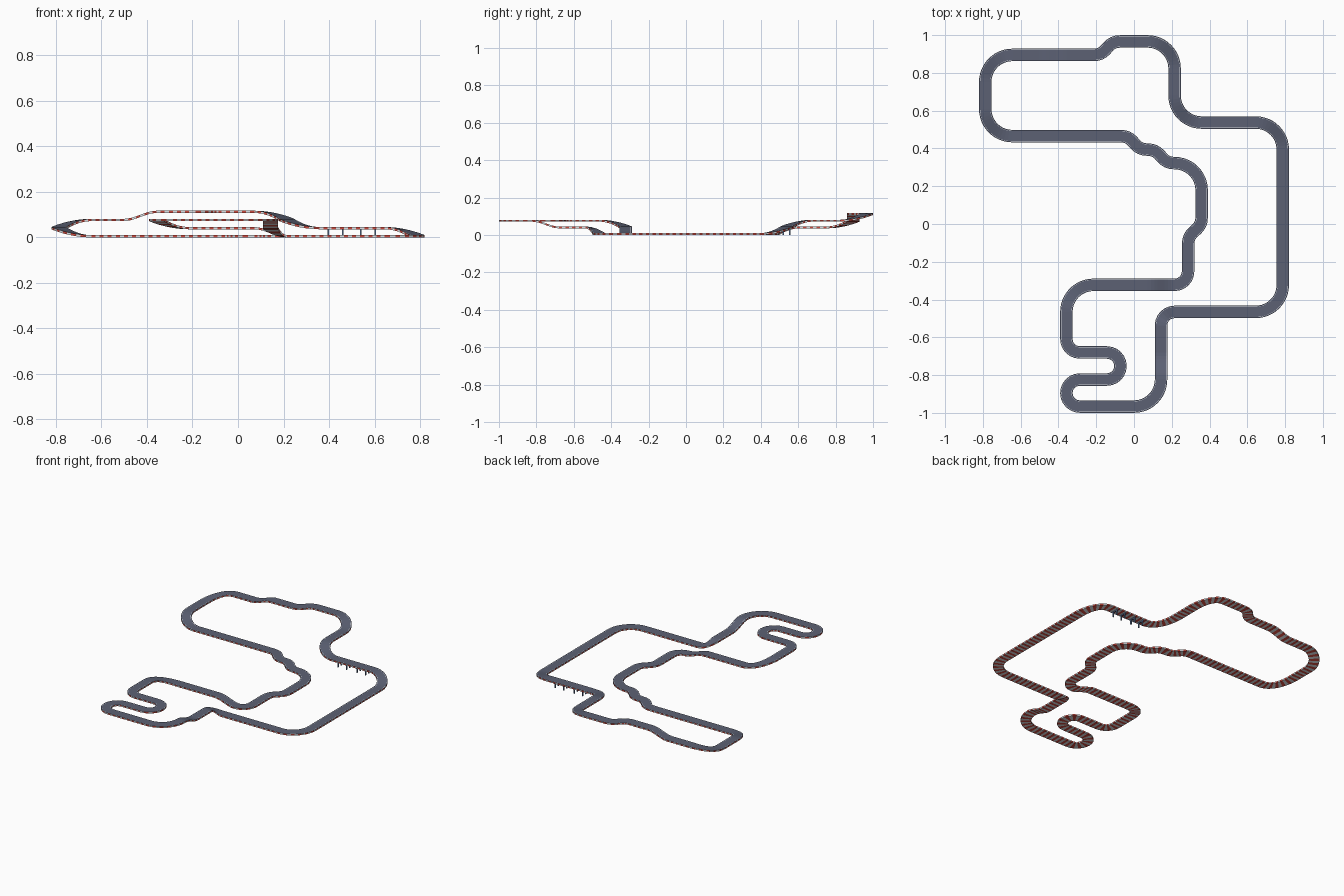
import bpy, bmesh, math
from mathutils import Vector

if "Cube" in bpy.data.objects:
    bpy.data.objects.remove(bpy.data.objects["Cube"])

G = 0.0716                      # track grid unit
H, T = 0.033, 0.010             # half width and slab thickness
STEP = G / 2                    # height of one level


def mat(name, rgb):
    m = bpy.data.materials.new(name)
    m.diffuse_color = (*rgb, 1)
    m.use_nodes = True
    m.node_tree.nodes["Principled BSDF"].inputs["Base Color"].default_value = m.diffuse_color
    return m


ASPHALT, WHITE, RED = range(3)
mats = [mat("asphalt", (0.107, 0.12, 0.175)), mat("white_paint", (0.75, 0.77, 0.8)),
        mat("kerb_red", (0.62, 0.07, 0.05))]
steel = mat("blue_steel", (0.12, 0.2, 0.36))

DIRS = {"E": Vector((1, 0)), "W": Vector((-1, 0)), "N": Vector((0, 1)), "S": Vector((0, -1))}

# Route nodes: column, row, height level, heading
ROUTE = [
    (2, 1, 2, "E"), (4, 1, 2, "E"), (6, 1, 3, "E"), (8, 1, 3, "E"), (10, 0, 3, "E"),
    (12, 0, 3, "E"), (14, 2, 2, "S"), (14, 4, 2, "S"), (16, 6, 1, "E"), (20, 6, 1, "E"),
    (22, 8, 0, "S"), (22, 18, 0, "S"), (20, 20, 0, "W"), (14, 20, 0, "W"), (13, 21, 1, "S"),
    (13, 23, 1, "S"), (13, 25, 2, "S"), (11, 27, 2, "W"), (7, 27, 2, "W"), (6, 26, 2, "N"),
    (7, 25, 2, "E"), (9, 25, 2, "E"), (10, 24, 2, "N"), (9, 23, 2, "W"), (7, 23, 2, "W"),
    (6, 22, 2, "N"), (6, 20, 2, "N"), (8, 18, 1, "E"), (12, 18, 1, "E"), (14, 18, 0, "E"),
    (15, 17, 0, "N"), (15, 15, 0, "N"), (16, 13, 0, "N"), (16, 11, 0, "N"), (14, 9, 0, "W"),
    (12, 8, 0, "W"), (10, 7, 0, "W"), (2, 7, 0, "W"), (0, 5, 1, "N"), (0, 3, 1, "N"),
]


def place(c, r):
    return Vector(((c - 11) * G, (13.5 - r) * G))


# Sample the closed centre line: position, side direction, height
samples = []
for i, a in enumerate(ROUTE):
    b = ROUTE[(i + 1) % len(ROUTE)]
    p0, p3 = place(*a[:2]), place(*b[:2])
    d0, d3 = DIRS[a[3]], DIRS[b[3]]
    d = p3 - p0
    straight = abs(d.length - d.dot(d0)) < 1e-5
    k = 1 / 3 if straight else 0.5523
    p1, p2 = p0 + d0 * d.dot(d0) * k, p3 - d3 * d.dot(d3) * k
    length = d.length * (1 if straight else 1.11)
    n = max(4, 2 * round(length / (G / 4) / 2))
    for j in range(n):
        t = j / n
        u = 1 - t
        p = p0 * u**3 + p1 * 3 * u * u * t + p2 * 3 * u * t * t + p3 * t**3
        v = (p1 - p0) * u * u + (p2 - p1) * 2 * u * t + (p3 - p2) * t * t
        v.normalize()
        z = (a[2] + (b[2] - a[2]) * t * t * (3 - 2 * t)) * STEP
        samples.append((p, Vector((-v.y, v.x)), z))

# Track slab: section points with the colour of the strip that follows each one;
# "kerb" strips alternate red and white along the track
SECTION = [
    (-H, 0, "kerb"), (H, 0, "kerb"), (H, T, ASPHALT), (H - 0.005, T, WHITE),
    (H - 0.0063, T, ASPHALT), (-H + 0.0063, T, WHITE), (-H + 0.005, T, ASPHALT),
    (-H, T, "kerb"),
]
bm = bmesh.new()
rings = [[bm.verts.new((p.x + s.x * o, p.y + s.y * o, z + h)) for o, h, _ in SECTION]
         for p, s, z in samples]
for i, ring in enumerate(rings):
    nxt = rings[(i + 1) % len(rings)]
    for j, (_, _, colour) in enumerate(SECTION):
        k = (j + 1) % len(SECTION)
        f = bm.faces.new((ring[j], ring[k], nxt[k], nxt[j]))
        if colour == "kerb":
            colour = RED if i % 2 else WHITE
        f.material_index = colour
bmesh.ops.recalc_face_normals(bm, faces=bm.faces)
me = bpy.data.meshes.new("race_track")
bm.to_mesh(me)
bm.free()
for m in mats:
    me.materials.append(m)
bpy.context.collection.objects.link(bpy.data.objects.new("race_track", me))


# Bridge supports under the raised straight
def box(name, centre, size):
    bpy.ops.mesh.primitive_cube_add(size=1, location=centre)
    o = bpy.context.object
    o.name = name
    o.scale = size
    o.data.materials.append(steel)


yc = place(0, 6).y
for x in (0.397, 0.461, 0.54, 0.604):
    for s in (-1, 1):
        box("bridge_post", (x, yc + s * 0.017, STEP / 2), (0.007, 0.007, STEP))
    box("bridge_beam", (x, yc, STEP - 0.003), (0.007, 0.05, 0.006))
